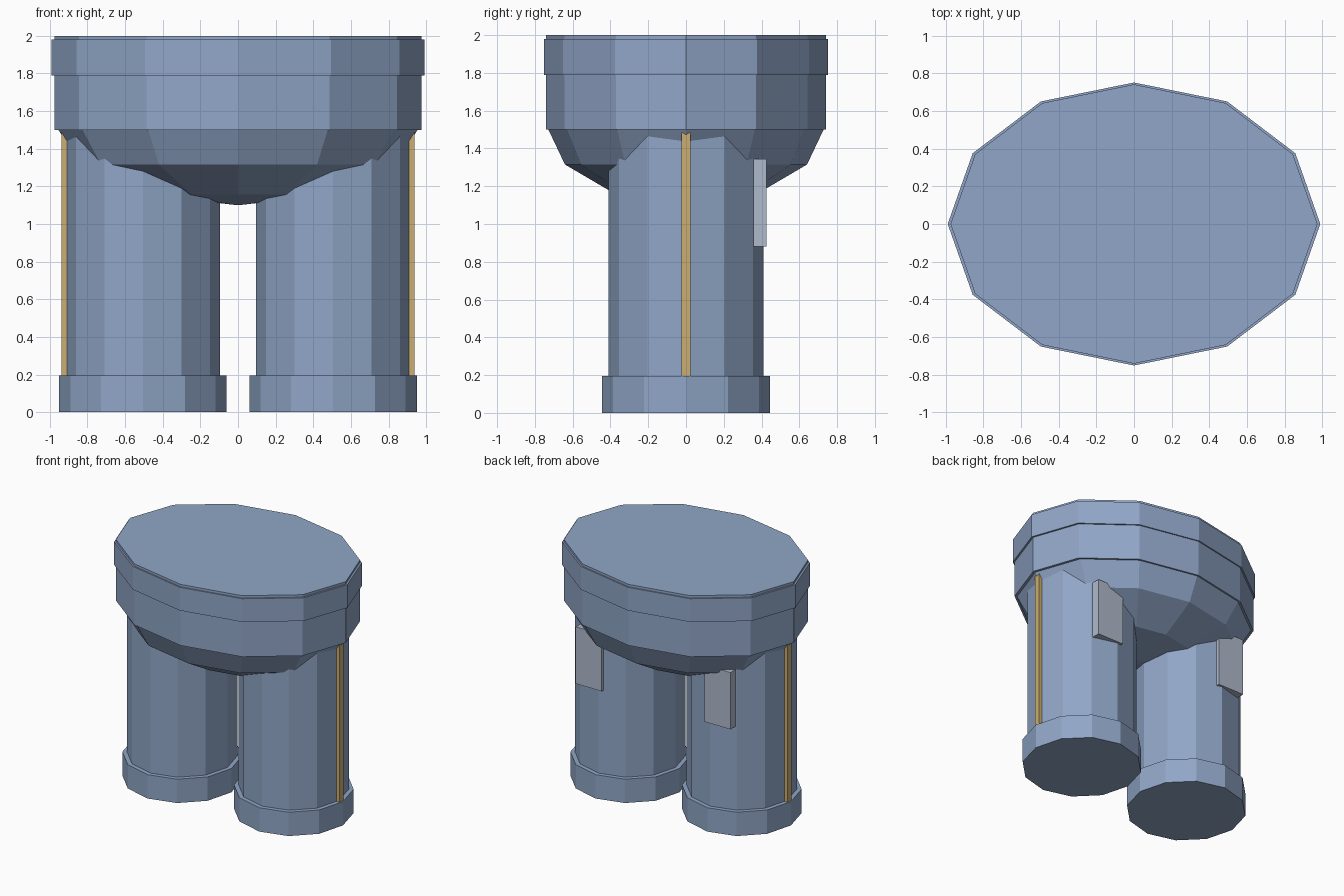
import bpy, math

if "Cube" in bpy.data.objects:
    bpy.data.objects.remove(bpy.data.objects["Cube"])

def mat(name, rgb):
    m = bpy.data.materials.new(name)
    m.diffuse_color = (*rgb, 1)
    m.use_nodes = True
    m.node_tree.nodes["Principled BSDF"].inputs["Base Color"].default_value = m.diffuse_color
    return m

DENIM = mat("denim_blue", (0.28, 0.38, 0.57))
GOLD = mat("gold", (0.60, 0.43, 0.16))
GREY = mat("pocket_grey", (0.43, 0.49, 0.60))
N = 12

def make(name, verts, faces, m):
    me = bpy.data.meshes.new(name)
    me.from_pydata(verts, [], faces)
    me.materials.append(m)
    ob = bpy.data.objects.new(name, me)
    bpy.context.collection.objects.link(ob)
    return ob

def loft(name, rings, m, cx=0):
    """Stack of 12-sided elliptical rings (rx, ry, z), bottom to top, capped."""
    verts = [(cx + rx * math.cos(k * math.tau / N), ry * math.sin(k * math.tau / N), z)
             for rx, ry, z in rings for k in range(N)]
    faces = [(i * N + k, i * N + (k + 1) % N, (i + 1) * N + (k + 1) % N, (i + 1) * N + k)
             for i in range(len(rings) - 1) for k in range(N)]
    top = (len(rings) - 1) * N
    faces += [tuple(reversed(range(N))), tuple(range(top, top + N))]
    return make(name, verts, faces, m)

def box(name, x, y, z, m):
    x, y, z = sorted(x), sorted(y), sorted(z)
    verts = [(a, b, c) for a in x for b in y for c in z]
    faces = [(0, 1, 3, 2), (4, 6, 7, 5), (0, 4, 5, 1), (2, 3, 7, 6), (0, 2, 6, 4), (1, 5, 7, 3)]
    return make(name, verts, faces, m)

# Waist, waistband and rounded seat
loft("waist", [(0.975, 0.742, 1.5), (0.975, 0.742, 2.0)], DENIM)
loft("waistband", [(0.99, 0.752, 1.79), (0.99, 0.752, 1.98)], DENIM)
loft("seat", [(0.004, 0.003, 1.1), (0.485, 0.37, 1.156), (0.84, 0.641, 1.315),
              (0.957, 0.731, 1.505)], DENIM)

# Legs with cuffs, side stripes and back pockets
for side, s in (("left", -1), ("right", 1)):
    loft(side + "_leg", [(0.41, 0.41, 0.1), (0.41, 0.41, 1.52)], DENIM, s * 0.505)
    loft(side + "_cuff", [(0.445, 0.445, 0), (0.445, 0.445, 0.195)], DENIM, s * 0.505)
    box(side + "_side_stripe", (s * 0.89, s * 0.937), (-0.024, 0.024), (0.15, 1.5), GOLD)
    box(side + "_back_pocket", (s * 0.465, s * 0.70), (0.33, 0.425), (0.88, 1.345), GREY)
